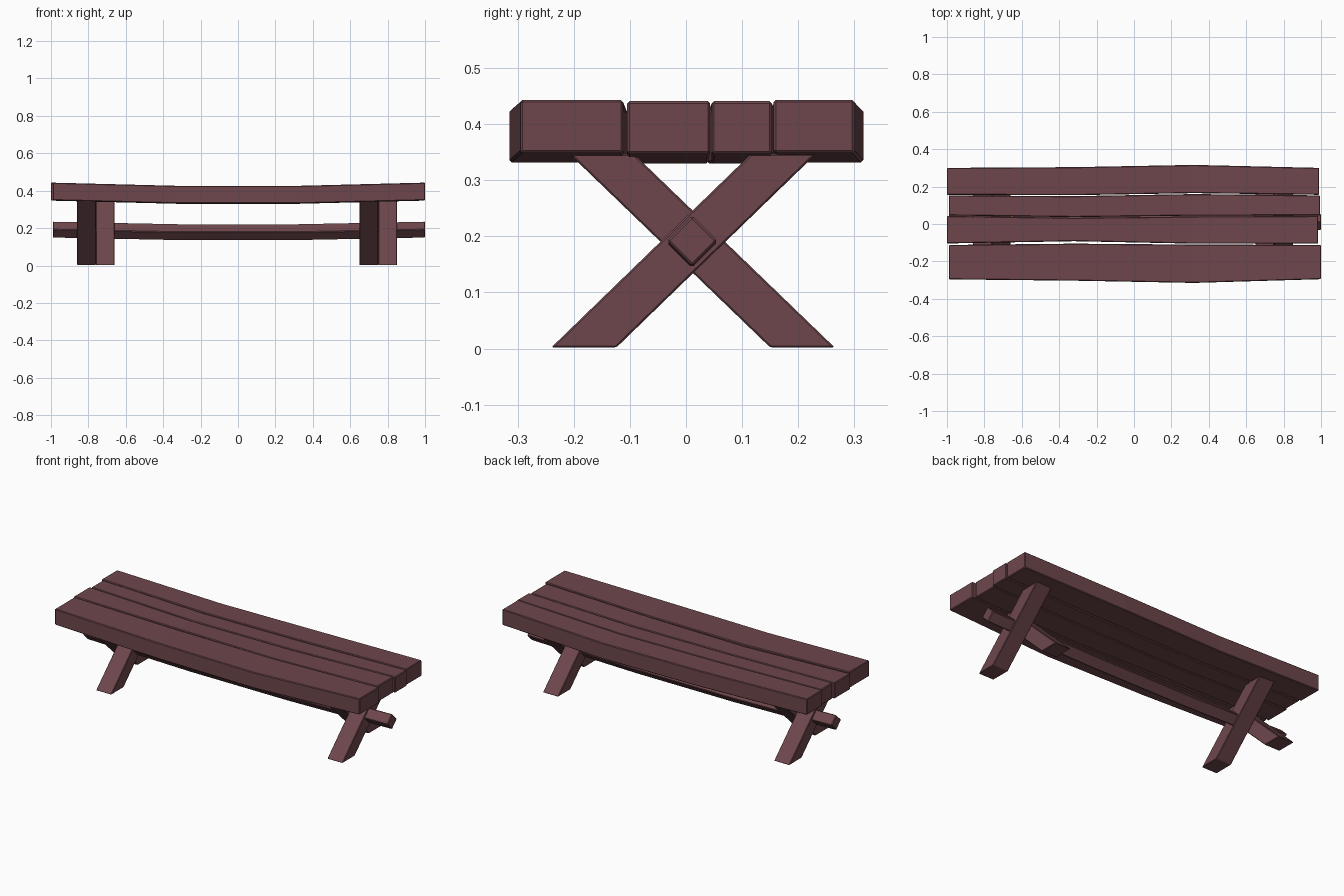
import bpy, bmesh

if "Cube" in bpy.data.objects:
    bpy.data.objects.remove(bpy.data.objects["Cube"])

wood = bpy.data.materials.new("dark_red_wood")
wood.diffuse_color = (0.155, 0.062, 0.071, 1)
wood.use_nodes = True
wood.node_tree.nodes["Principled BSDF"].inputs["Base Color"].default_value = wood.diffuse_color


def loft(name, rings, bevel=0.004):
    """Closed solid through a list of rings of (x, y, z) points."""
    bm = bmesh.new()
    vs = [[bm.verts.new(p) for p in r] for r in rings]
    n = len(vs[0])
    for a, b in zip(vs, vs[1:]):
        for i in range(n):
            j = (i + 1) % n
            bm.faces.new((a[i], a[j], b[j], b[i]))
    bm.faces.new(vs[0])
    bm.faces.new(vs[-1])
    bmesh.ops.recalc_face_normals(bm, faces=bm.faces)
    me = bpy.data.meshes.new(name)
    bm.to_mesh(me)
    bm.free()
    ob = bpy.data.objects.new(name, me)
    bpy.context.collection.objects.link(ob)
    me.materials.append(wood)
    mod = ob.modifiers.new("bevel", 'BEVEL')
    mod.width = bevel
    mod.segments = 1
    mod.limit_method = 'ANGLE'
    return ob


SAG = (0, -0.017, -0.017, 0)

# seat planks: x start, x end, front edge and back edge at four stations, top height
planks = [
    ("seat_plank_front", -0.99, 1.0, (-0.296, -0.303, -0.315, -0.295), (-0.112, -0.105, -0.110, -0.112), 0.443),
    ("seat_plank_mid_front", -1.0, 0.985, (-0.104, -0.092, -0.105, -0.105), (0.043, 0.033, 0.040, 0.043), 0.441),
    ("seat_plank_mid_back", -0.99, 0.995, (0.046, 0.037, 0.045, 0.046), (0.153, 0.149, 0.160, 0.153), 0.441),
    ("seat_plank_back", -1.0, 0.99, (0.156, 0.154, 0.165, 0.156), (0.300, 0.304, 0.316, 0.300), 0.443),
]
for name, x0, x1, front, back, top in planks:
    rings = []
    for x, f, b, s in zip((x0, -0.32, 0.32, x1), front, back, SAG):
        lo, hi = top - 0.094 + s, top + s
        rings.append([(x, f, lo), (x, b, lo), (x, b, hi), (x, f, hi)])
    loft(name, rings)

# stretcher beam, turned on its edge
rings = []
for x, s in zip((-0.99, -0.32, 0.32, 1.0), SAG):
    c, r = 0.192 + s * 0.8, 0.045
    rings.append([(x, 0.011 - r, c), (x, 0.011, c - r), (x, 0.011 + r, c), (x, 0.011, c + r)])
loft("stretcher_beam", rings)

# crossed legs, the two of each pair lying side by side
rising = [(-0.24, 0.002), (-0.124, 0.002), (0.232, 0.347), (0.116, 0.347)]
falling = [(0.15, 0.002), (0.265, 0.002), (-0.093, 0.347), (-0.208, 0.347)]
for side, x in (("left", -0.76), ("right", 0.75)):
    for kind, prof, a, b in (("rising", rising, x, x + 0.1), ("falling", falling, x - 0.1, x)):
        loft(f"{side}_{kind}_leg", [[(px, y, z) for y, z in prof] for px in (a, b)], 0.003)
